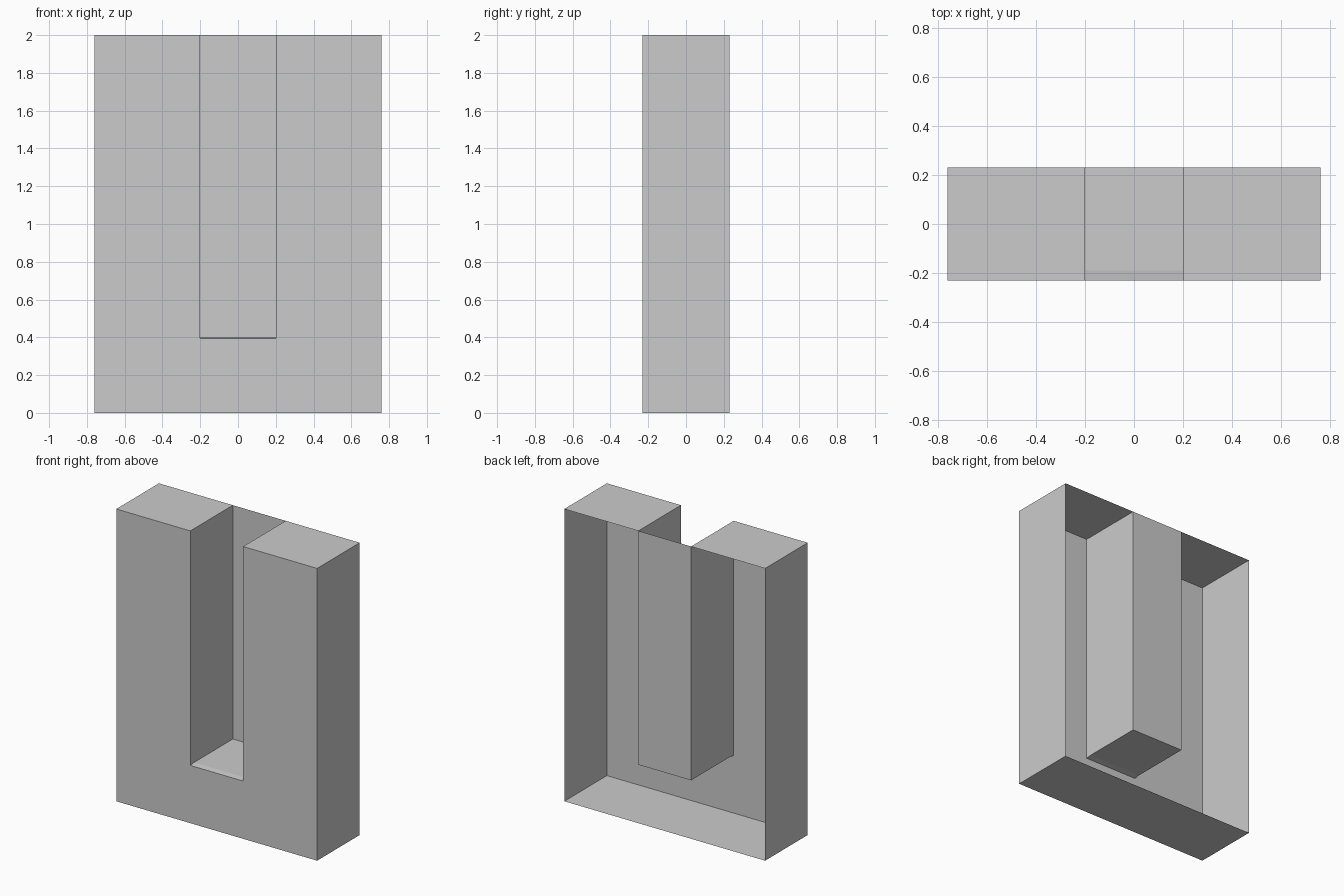
import bpy, bmesh
from mathutils import Vector

cube = bpy.data.objects.get("Cube")
if cube:
    bpy.data.objects.remove(cube, do_unlink=True)

# Overall sizes
HALF_W, HALF_D, HEIGHT = 0.76, 0.23, 2.0
SLOT_W, SLOT_Z = 0.2, 0.4
LIP_DEPTH, LIP_DROP = 0.04, 0.005

grey = bpy.data.materials.new("plain_grey")
grey.use_nodes = True
colour = (0.6, 0.6, 0.6, 1.0)
grey.diffuse_color = colour
grey.node_tree.nodes["Principled BSDF"].inputs["Base Color"].default_value = colour


def make_object(name, bm):
    mesh = bpy.data.meshes.new(name)
    bm.to_mesh(mesh)
    bm.free()
    mesh.materials.append(grey)
    obj = bpy.data.objects.new(name, mesh)
    bpy.context.collection.objects.link(obj)
    return obj


# U-shaped open-backed shell: front face plus walls running to the back
half = [(HALF_W, 0), (HALF_W, HEIGHT), (SLOT_W, HEIGHT), (SLOT_W, SLOT_Z)]
outline = half + [(-x, z) for x, z in reversed(half)]
bm = bmesh.new()
front = [bm.verts.new((x, -HALF_D, z)) for x, z in outline]
back = [bm.verts.new((x, HALF_D, z)) for x, z in outline]
bm.faces.new(front)
for i in range(len(front)):
    j = (i + 1) % len(front)
    bm.faces.new((front[j], front[i], back[i], back[j]))

# Back wall of the slot
bm.faces.new(back[2:6])
bmesh.ops.recalc_face_normals(bm, faces=bm.faces)
bm.normal_update()
front_face = max(bm.faces, key=lambda f: len(f.verts))
if front_face.normal.y > 0:
    bmesh.ops.reverse_faces(bm, faces=bm.faces)

# Slight slope at the front of the slot floor
floor = [f for f in bm.faces
         if all(abs(v.co.z - SLOT_Z) < 0.001 for v in f.verts)]
geom = floor + [e for f in floor for e in f.edges] + [v for f in floor for v in f.verts]
bmesh.ops.bisect_plane(bm, geom=geom, plane_co=Vector((0, LIP_DEPTH - HALF_D, 0)),
                       plane_no=Vector((0, 1, 0)))
for v in bm.verts:
    if abs(v.co.z - SLOT_Z) < 0.001 and v.co.y < -HALF_D + 0.001:
        v.co.z -= LIP_DROP
bm.normal_update()

make_object("slotted_shell", bm)
